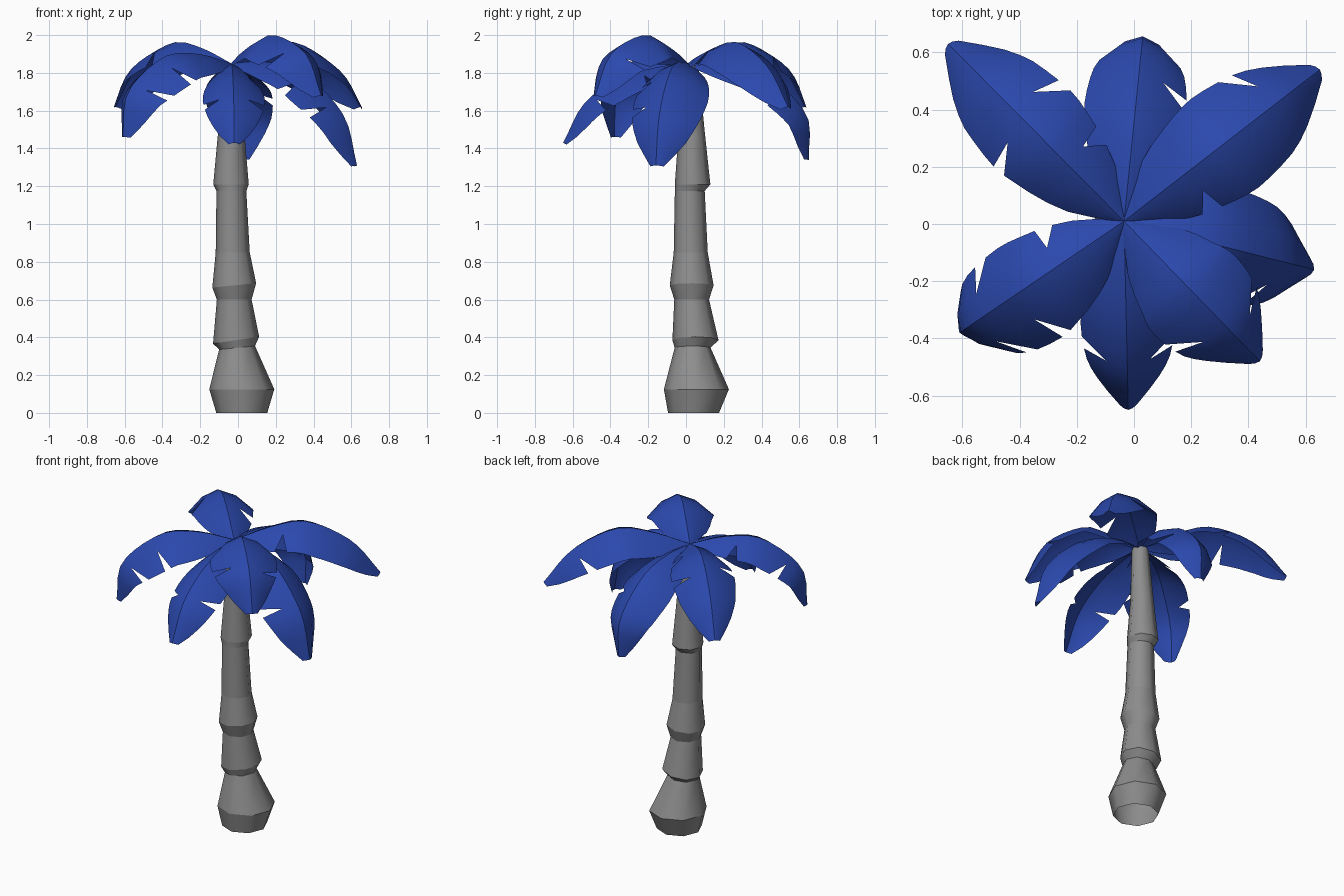
import bpy, bmesh, math
from mathutils import Vector

cube = bpy.data.objects.get("Cube")
if cube:
    bpy.data.objects.remove(cube, do_unlink=True)


def material(name, rgb):
    mat = bpy.data.materials.new(name)
    mat.use_nodes = True
    mat.diffuse_color = (*rgb, 1)
    mat.node_tree.nodes["Principled BSDF"].inputs["Base Color"].default_value = (*rgb, 1)
    return mat


BLUE = material("leaf blue", (0.024, 0.066, 0.42))
GREY = material("trunk grey", (0.27, 0.27, 0.27))


def finish(bm, name, mat):
    """Turn a bmesh into a smooth-shaded object."""
    for face in bm.faces:
        face.smooth = True
    mesh = bpy.data.meshes.new(name)
    bm.to_mesh(mesh)
    bm.free()
    mesh.materials.append(mat)
    obj = bpy.data.objects.new(name, mesh)
    bpy.context.collection.objects.link(obj)


# Trunk: stacked, slightly wandering rings (x, y, z, radius, tilt)
SIDES = 8
RINGS = [
    (0.02, 0.04, 0, 0.135, 0), (0.02, 0.055, 0.125, 0.172, 0),
    (-0.005, 0.035, 0.345, 0.095, 0.1), (-0.01, 0.05, 0.385, 0.122, 0.15),
    (-0.02, 0.03, 0.6, 0.092, 0), (-0.02, 0.03, 0.675, 0.116, 0.1),
    (-0.028, 0.025, 0.85, 0.09, 0), (-0.035, 0.02, 1.175, 0.079, 0),
    (-0.037, 0.035, 1.21, 0.094, 0), (-0.036, 0.03, 1.48, 0.07, 0),
    (-0.035, 0.015, 1.84, 0.05, 0),
]


def build_trunk():
    bm = bmesh.new()
    rings = []
    for x, y, z, radius, tilt in RINGS:
        ring = []
        for i in range(SIDES):
            a = math.tau * i / SIDES
            dx, dy = radius * math.cos(a), radius * math.sin(a)
            ring.append(bm.verts.new((x + dx, y + dy, z + tilt * dx)))
        rings.append(ring)
    # Open at the foot, closed under the crown
    for low, high in zip(rings, rings[1:]):
        for i in range(SIDES):
            j = (i + 1) % SIDES
            bm.faces.new((low[i], low[j], high[j], high[i]))
    bm.faces.new(rings[-1])
    # Crisp collars around the trunk
    for ring in rings:
        for i in range(SIDES):
            bm.edges.get((ring[i], ring[i - 1])).smooth = False
    finish(bm, "trunk", GREY)


# Leaves: arched ridge, two drooping halves, notches torn from the edges
CROWN = Vector((-0.035, 0.01, 1.85))
ROWS = 14
WIDTHS = [0.01, 0.11, 0.16, 0.185, 0.195, 0.185, 0.165, 0.12, 0.035]


def catmull(p, t):
    """Point at t (0 to 1) on a smooth curve through the points p."""
    p = [2 * p[0] - p[1], *p, 2 * p[-1] - p[-2]]
    spans = len(p) - 3
    i = min(int(t * spans), spans - 1)
    u = t * spans - i
    a, b, c, d = p[i:i + 4]
    return (2 * b + (c - a) * u + (2 * a - 5 * b + 4 * c - d) * u ** 2
            + (3 * b - a - 3 * c + d) * u ** 3) / 2


def leaf(name, tip, arch, left_notches, right_notches, left_scale=1, right_scale=1):
    tip = Vector(tip)
    flat = tip - CROWN
    flat.z = 0
    side = Vector((-flat.y, flat.x, 0)).normalized()
    points = [CROWN]
    for s, z in arch:
        p = CROWN + flat * s
        p.z = z
        points.append(p)
    points.append(tip)

    # Even spacing along the ridge
    fine = [catmull(points, i / 200) for i in range(201)]
    run = [0]
    for a, b in zip(fine, fine[1:]):
        run.append(run[-1] + (b - a).length)
    ridge = []
    for r in range(ROWS + 1):
        goal = run[-1] * r / ROWS
        ridge.append(fine[min(range(201), key=lambda k: abs(run[k] - goal))])

    bm = bmesh.new()
    spine = [bm.verts.new(p) for p in ridge]
    halves = ((1, left_notches, left_scale), (-1, right_notches, right_scale))
    for sign, notches, scale in halves:
        mid, edge = [], []
        for r, p in enumerate(ridge):
            along = (ridge[min(r + 1, ROWS)] - ridge[max(r - 1, 0)]).normalized()
            up = along.cross(side).normalized()
            w = catmull(WIDTHS, r / ROWS) * scale
            mid.append(bm.verts.new(p + side * sign * w * 0.5 - up * w * 0.2))
            edge.append(bm.verts.new(p + side * sign * w - up * w * 0.66))
        for r in range(ROWS):
            quads = [(spine[r], mid[r], mid[r + 1], spine[r + 1])]
            if r in notches:
                quads.append((mid[r], edge[r], mid[r + 1]))
            else:
                quads.append((mid[r], edge[r], edge[r + 1], mid[r + 1]))
            for q in quads:
                bm.faces.new(q if sign < 0 else q[::-1])
    for a, b in zip(spine, spine[1:]):
        bm.edges.get((a, b)).smooth = False
    bm.normal_update()
    if sum(f.normal.z for f in bm.faces) < 0:
        bmesh.ops.reverse_faces(bm, faces=bm.faces[:])
    finish(bm, name, BLUE)


build_trunk()
leaf("leaf_back_right", (-0.65, 0.63, 1.62),
     [(0.25, 1.93), (0.5, 1.96), (0.8, 1.84)], [6], [3, 7], 0.97, 0.97)
leaf("leaf_back_left", (0.65, 0.54, 1.62),
     [(0.25, 1.93), (0.5, 1.96), (0.8, 1.83)], [9], [3])
leaf("leaf_left", (0.63, -0.16, 1.31),
     [(0.27, 1.86), (0.57, 1.8), (0.89, 1.58)], [], [5, 8], 1.05, 1)
leaf("leaf_front_left", (0.44, -0.48, 1.68),
     [(0.25, 1.95), (0.48, 2.0), (0.83, 1.9)], [9], [8], 1, 1.03)
leaf("leaf_front_right", (-0.61, -0.38, 1.46),
     [(0.3, 1.9), (0.62, 1.885), (0.95, 1.7)], [6, 9], [3, 8], 1.1, 0.87)
leaf("leaf_front", (-0.02, -0.65, 1.43),
     [(0.25, 1.83), (0.55, 1.77), (0.83, 1.64)], [3, 8], [8], 0.87, 0.82)
leaf("leaf_back", (0.03, 0.65, 1.34),
     [(0.3, 1.85), (0.65, 1.79), (0.98, 1.58)], [], [7], 0.92, 0.92)
